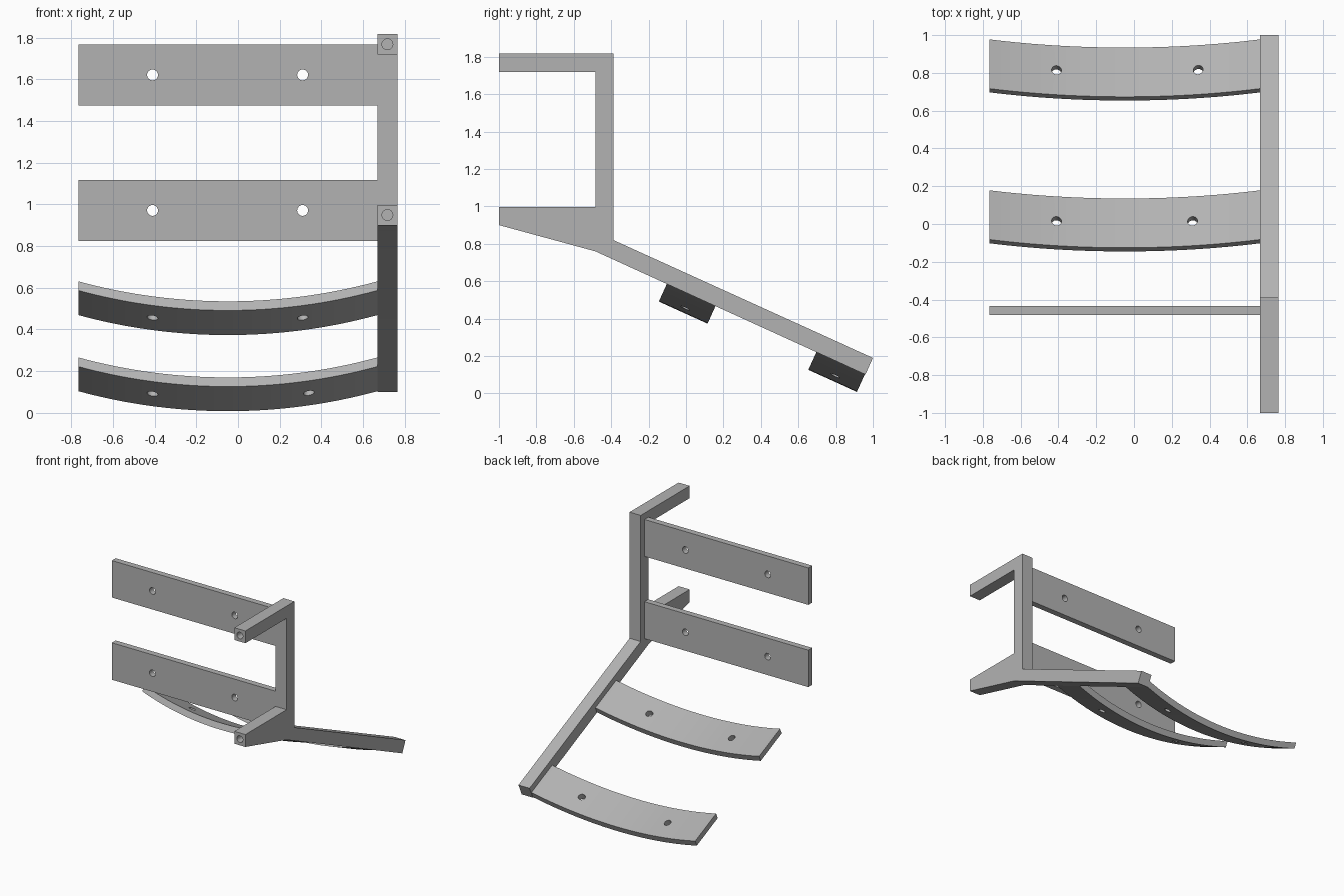
import bpy, bmesh, math
from mathutils import Matrix, Vector

if "Cube" in bpy.data.objects:
    bpy.data.objects.remove(bpy.data.objects["Cube"], do_unlink=True)

# Single flat grey
GREY = (0.45, 0.45, 0.45, 1)
grey = bpy.data.materials.new("plain grey")
grey.use_nodes = True
grey.diffuse_color = GREY
grey.node_tree.nodes["Principled BSDF"].inputs["Base Color"].default_value = GREY

LEFT, POST_IN, POST_OUT = -0.765, 0.668, 0.765
MID, HALF = (LEFT + POST_IN) / 2, (POST_IN - LEFT) / 2
THICK, HOLE_R = 0.048, 0.026
TILT = math.atan2(0.63, 1.39)


def extrude(name, profile, direction):
    """Solid made by sweeping a closed outline along a vector."""
    bm = bmesh.new()
    face = bm.faces.new([bm.verts.new(p) for p in profile])
    out = bmesh.ops.extrude_face_region(bm, geom=[face])["geom"]
    bmesh.ops.translate(bm, vec=Vector(direction),
                        verts=[g for g in out if isinstance(g, bmesh.types.BMVert)])
    bmesh.ops.recalc_face_normals(bm, faces=bm.faces)
    mesh = bpy.data.meshes.new(name)
    bm.to_mesh(mesh)
    bm.free()
    mesh.materials.append(grey)
    obj = bpy.data.objects.new(name, mesh)
    bpy.context.collection.objects.link(obj)
    return obj


def drill(obj, centre, axis, length):
    """Cut a round hole centred on a point, in the part's own space."""
    bm = bmesh.new()
    turn = Vector(axis).to_track_quat("Z", "Y").to_matrix().to_4x4()
    bmesh.ops.create_cone(bm, cap_ends=True, segments=32, radius1=HOLE_R, radius2=HOLE_R,
                          depth=length, matrix=Matrix.Translation(centre) @ turn)
    mesh = bpy.data.meshes.new("hole_cutter")
    bm.to_mesh(mesh)
    bm.free()
    mesh.materials.append(grey)
    cutter = bpy.data.objects.new("hole_cutter", mesh)
    bpy.context.collection.objects.link(cutter)
    cutter.hide_render = True
    cutter.matrix_world = obj.matrix_world = obj.matrix_basis.copy()
    mod = obj.modifiers.new("hole", "BOOLEAN")
    mod.object, mod.operation, mod.solver = cutter, "DIFFERENCE", "EXACT"
    bpy.context.view_layer.objects.active = obj
    bpy.ops.object.modifier_apply(modifier=mod.name)
    bpy.data.objects.remove(cutter, do_unlink=True)


def smooth(obj):
    bpy.ops.object.select_all(action="DESELECT")
    obj.select_set(True)
    bpy.context.view_layer.objects.active = obj
    bpy.ops.object.shade_smooth_by_angle(angle=math.radians(30))


# Side frame: two arms, upright and sloping rail in one outline
outline = [(-1, 0.9), (-1, 0.998), (-0.485, 0.998), (-0.485, 1.72), (-1, 1.72), (-1, 1.817),
           (-0.388, 1.817), (-0.388, 0.82), (1, 0.19), (0.96, 0.101), (-0.485, 0.76)]
frame = extrude("side_frame", [(POST_IN, y, z) for y, z in outline],
                (POST_OUT - POST_IN, 0, 0))
for z in (0.949, 1.768):
    drill(frame, ((POST_IN + POST_OUT) / 2, -1, z), (0, 1, 0), 0.4)
smooth(frame)

# Flat back slats
for name, low in (("lower_back_slat", 0.825), ("upper_back_slat", 1.475)):
    high = low + 0.292
    y = -0.483
    slat = extrude(name, [(LEFT, y, low), (POST_IN, y, low), (POST_IN, y, high),
                          (LEFT, y, high)], (0, THICK, 0))
    for x in (-0.41, 0.31):
        drill(slat, (x, y, (low + high) / 2), (0, 1, 0), 0.3)
    smooth(slat)

# Curved seat slats, sagging below the sloping rail
SAG, WIDTH, STEPS = 0.105, 0.286, 32
RADIUS = (HALF ** 2 + SAG ** 2) / (2 * SAG)


def sag(x):
    return RADIUS - SAG - math.sqrt(RADIUS ** 2 - (x - MID) ** 2)


xs = [LEFT + 2 * HALF * i / STEPS for i in range(STEPS + 1)]
for name, y, z, holes in (("rear_seat_slat", -0.102, 0.587, (-0.41, 0.31)),
                          ("front_seat_slat", 0.697, 0.222, (-0.41, 0.34))):
    section = [(x, 0, sag(x)) for x in xs] + [(x, 0, sag(x) + THICK) for x in reversed(xs)]
    slat = extrude(name, section, (0, WIDTH, 0))
    slat.matrix_basis = Matrix.Translation((0, y, z)) @ Matrix.Rotation(-TILT, 4, "X")
    for x in holes:
        drill(slat, (x, WIDTH / 2, sag(x)), (0, 0, 1), 0.3)
    smooth(slat)
